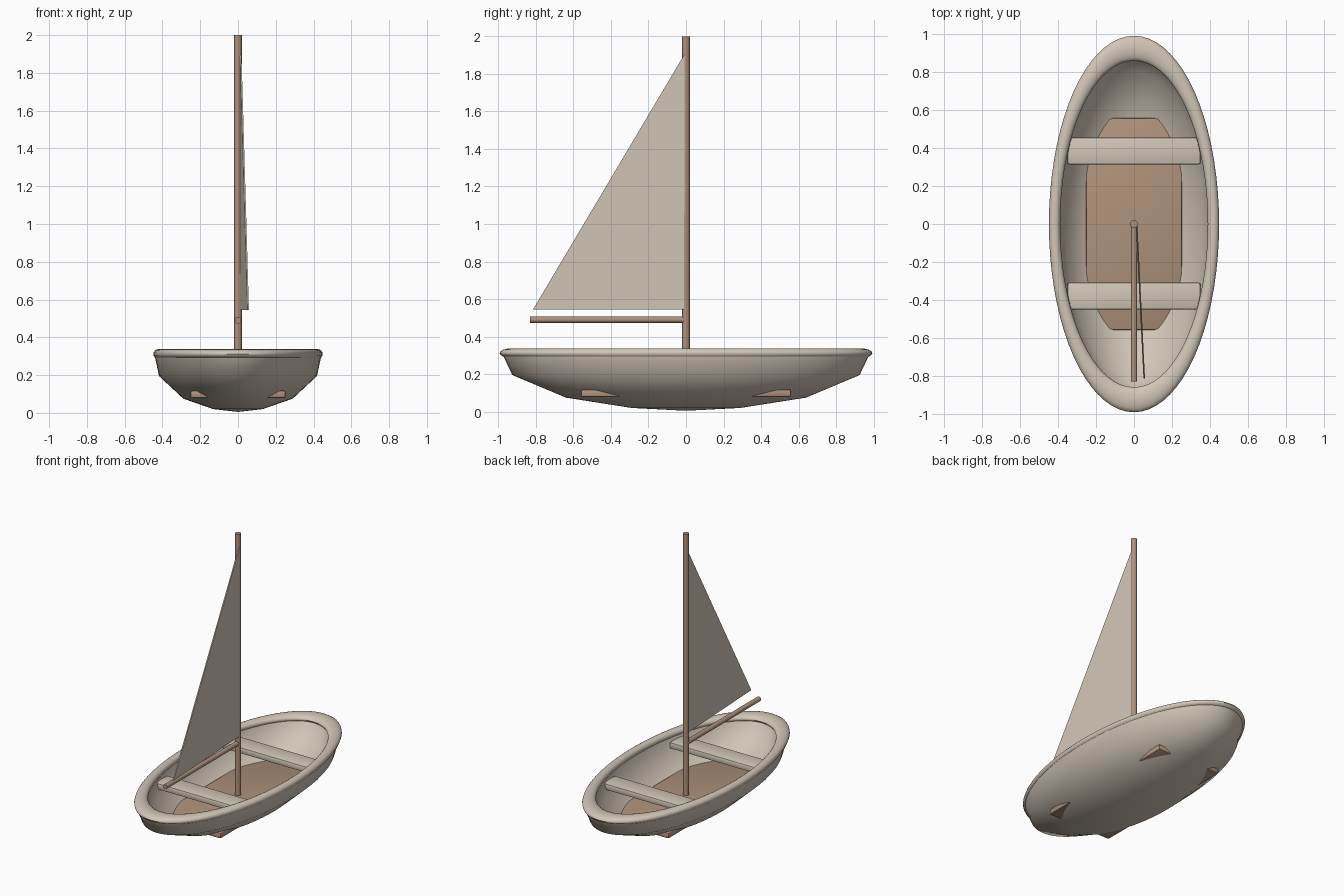
import bpy, bmesh, math
from mathutils import Matrix, Vector

if "Cube" in bpy.data.objects:
    bpy.data.objects.remove(bpy.data.objects["Cube"])

WIDTH = 0.452  # hull width relative to its length


def material(name, rgb):
    m = bpy.data.materials.new(name)
    m.diffuse_color = (*rgb, 1)
    m.use_nodes = True
    m.node_tree.nodes["Principled BSDF"].inputs["Base Color"].default_value = m.diffuse_color
    return m


CREAM = material("cream_paint", (0.64, 0.56, 0.47))
WOOD = material("brown_wood", (0.43, 0.29, 0.20))


def finish(name, bm, mat, angle=40):
    bmesh.ops.recalc_face_normals(bm, faces=bm.faces)
    mesh = bpy.data.meshes.new(name)
    bm.to_mesh(mesh)
    bm.free()
    mesh.materials.append(mat)
    ob = bpy.data.objects.new(name, mesh)
    bpy.context.collection.objects.link(ob)
    bpy.ops.object.select_all(action='DESELECT')
    ob.select_set(True)
    bpy.context.view_layer.objects.active = ob
    bpy.ops.object.shade_smooth_by_angle(angle=math.radians(angle))
    return ob


def lathe(name, profile, mat, closed=False, n=72):
    """Spin an (r, z) profile around z, squeezed to an ellipse."""
    bm = bmesh.new()
    vs = [bm.verts.new((0, r, z)) for r, z in profile]
    ends = vs[1:] + vs[:1] if closed else vs[1:]
    es = [bm.edges.new(p) for p in zip(vs, ends)]
    bmesh.ops.spin(bm, geom=vs + es, cent=(0, 0, 0), axis=(0, 0, 1),
                   angle=math.tau, steps=n)
    bmesh.ops.remove_doubles(bm, verts=bm.verts, dist=1e-4)
    bmesh.ops.scale(bm, vec=(WIDTH, 1, 1), verts=bm.verts)
    return finish(name, bm, mat, 50)


def box(name, center, size, mat, bevel):
    bm = bmesh.new()
    bmesh.ops.create_cube(bm, size=1)
    bmesh.ops.scale(bm, vec=size, verts=bm.verts)
    bmesh.ops.bevel(bm, geom=bm.edges[:], offset=bevel, segments=2,
                    profile=0.5, affect='EDGES')
    bmesh.ops.translate(bm, vec=center, verts=bm.verts)
    return finish(name, bm, mat)


def pole(name, a, b, r, mat):
    a, b = Vector(a), Vector(b)
    bm = bmesh.new()
    rot = (b - a).to_track_quat('Z', 'Y').to_matrix().to_4x4()
    bmesh.ops.create_cone(bm, cap_ends=True, segments=24, radius1=r, radius2=r,
                          depth=(b - a).length,
                          matrix=Matrix.Translation((a + b) / 2) @ rot)
    return finish(name, bm, mat)


# Hull: outer skin up, over the lip, inner skin down
lathe("hull", [(0, 0.005), (0.29, 0.02), (0.64, 0.075), (0.925, 0.195),
               (0.975, 0.30), (0.87, 0.30), (0.81, 0.205), (0.57, 0.095),
               (0.25, 0.04), (0, 0.03)], CREAM)

# Rounded rim
lathe("rim", [(0.927 + 0.066 * math.cos(t * math.tau / 16),
               0.312 + 0.026 * math.sin(t * math.tau / 16))
              for t in range(16)], CREAM, closed=True)

# Floor boards, corners poking through the hull
box("floor", (0, 0, 0.098), (0.505, 1.12, 0.04), WOOD, 0.01)

# Two seats
for name, y in (("front_seat", -0.38), ("back_seat", 0.385)):
    box(name, (0, y, 0.26), (0.70, 0.142, 0.045), CREAM, 0.01)

# Mast and boom
pole("mast", (0, 0, 0.08), (0, 0, 2.0), 0.02, WOOD)
pole("boom", (0, 0, 0.49), (0, -0.83, 0.49), 0.017, WOOD)

# Thin triangular sail, swung slightly to the right
bm = bmesh.new()
tri = bm.faces.new([bm.verts.new(p) for p in
                    ((0.010, -0.012, 0.545), (0.050, -0.815, 0.545),
                     (0.010, -0.005, 1.91))])
ext = bmesh.ops.extrude_face_region(bm, geom=[tri], use_keep_orig=True)
bmesh.ops.translate(bm, vec=(0.008, 0, 0),
                    verts=[g for g in ext["geom"] if isinstance(g, bmesh.types.BMVert)])
finish("sail", bm, CREAM, 20)
